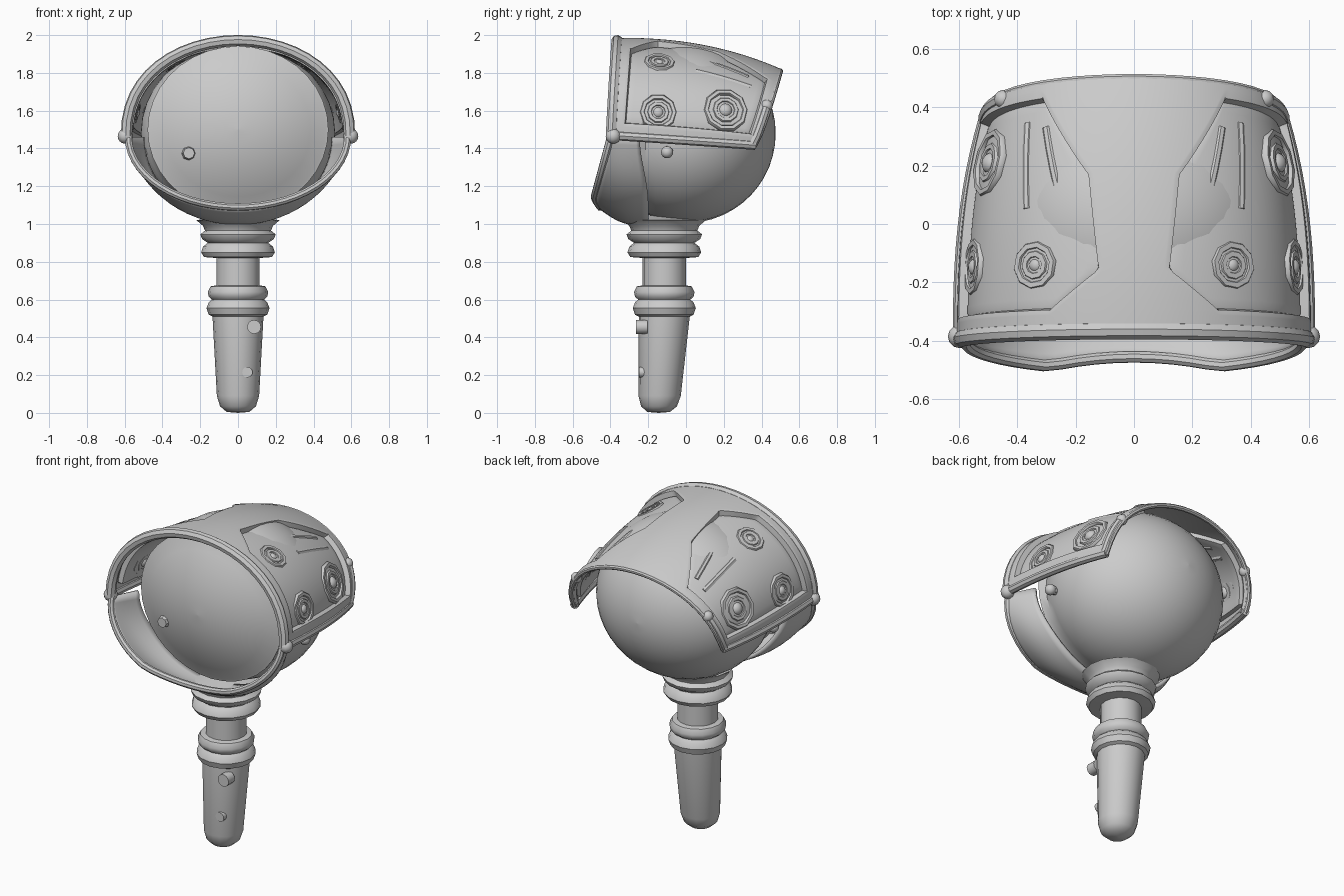
import bpy
from math import sin, cos, pi, radians
from mathutils import Vector

if "Cube" in bpy.data.objects:
    bpy.data.objects.remove(bpy.data.objects["Cube"])


def smooth(ob, name, angle=40):
    ob.name = name
    bpy.ops.object.select_all(action='DESELECT')
    ob.select_set(True)
    bpy.context.view_layer.objects.active = ob
    bpy.ops.object.shade_smooth_by_angle(angle=radians(angle))
    return ob


def grid(name, f, nu, nv, closed=False, thick=0, angle=40):
    """Surface from f(i/nu, j/nv); closed wraps the second direction."""
    cols = nv if closed else nv + 1
    verts = [f(i / nu, j / nv) for i in range(nu + 1) for j in range(cols)]
    faces = [(i * cols + j, i * cols + (j + 1) % cols,
              (i + 1) * cols + (j + 1) % cols, (i + 1) * cols + j)
             for i in range(nu) for j in range(nv)]
    me = bpy.data.meshes.new(name)
    me.from_pydata(verts, [], faces)
    me.validate()
    ob = bpy.data.objects.new(name, me)
    bpy.context.collection.objects.link(ob)
    if thick:
        m = ob.modifiers.new("thickness", 'SOLIDIFY')
        m.thickness = thick
        m.offset = 0
    return smooth(ob, name, angle)


def tube(name, pts, r):
    cu = bpy.data.curves.new(name, 'CURVE')
    cu.dimensions = '3D'
    cu.bevel_depth = r
    cu.bevel_resolution = 2
    cu.use_fill_caps = True
    sp = cu.splines.new('POLY')
    sp.points.add(len(pts) - 1)
    for p, q in zip(sp.points, pts):
        p.co = (*q, 1)
    ob = bpy.data.objects.new(name, cu)
    bpy.context.collection.objects.link(ob)
    bpy.ops.object.select_all(action='DESELECT')
    ob.select_set(True)
    bpy.context.view_layer.objects.active = ob
    bpy.ops.object.convert(target='MESH')
    return smooth(bpy.context.object, name)


def ball(name, loc, r, scale=(1, 1, 1), rot=(0, 0, 0)):
    bpy.ops.mesh.primitive_uv_sphere_add(segments=12, ring_count=8, radius=r,
                                         location=loc, rotation=rot)
    ob = bpy.context.object
    ob.scale = scale
    return smooth(ob, name, 60)


def interp(knots, u):
    for (a, p), (b, q) in zip(knots, knots[1:]):
        if u <= b:
            return p + (q - p) * (u - a) / (b - a)
    return knots[-1][1]


# handle: turned profile, with the grip leaning slightly forward
PROFILE = [(0, 0), (.06, .005), (.095, .035), (.112, .09), (.135, .51),
           (.155, .52), (.167, .555), (.155, .585), (.138, .60), (.155, .615),
           (.16, .64), (.145, .67), (.115, .675), (.115, .82), (.18, .825),
           (.195, .85), (.185, .88), (.16, .90), (.19, .92), (.2, .945),
           (.175, .965), (.185, .99), (.22, 1.02), (0, 1.06)]


def handle(u, v):
    r, z = PROFILE[round(u * (len(PROFILE) - 1))]
    lean = -.03 * max(0, .5 - z) / .5
    return (r * cos(2 * pi * v), -.115 + lean + r * sin(2 * pi * v), z)


grid("handle", handle, len(PROFILE) - 1, 16, True)
for n, (x, y, z, r) in enumerate([(.085, -.235, .455, .037), (.05, -.22, .215, .028)]):
    bpy.ops.mesh.primitive_cylinder_add(vertices=12, radius=r, depth=.06,
                                        location=(x, y, z), rotation=(pi / 2, 0, 0))
    smooth(bpy.context.object, f"grip_button_{n}")

# globe: ball cut off at the front, closed by a gently domed lens
globe_prof = [(sin(t * 2.04 / 16), .475 * cos(t * 2.04 / 16)) for t in range(17)]
globe_prof += [(.93, -.26)]
globe_prof += [(.9 * k / 6, -.265 - .13 * (1 - (k / 6) ** 2)) for k in range(6, -1, -1)]


def globe(u, v):
    r, y = globe_prof[round(u * (len(globe_prof) - 1))]
    a = 2 * pi * v
    return (.515 * r * cos(a), y, (1.5 if y < -.22 else 1.48) + .475 * r * sin(a))


grid("globe", globe, len(globe_prof) - 1, 36, True)
bpy.ops.mesh.primitive_cone_add(vertices=8, radius1=.045, radius2=.03, depth=.07,
                                location=(-.26, -.335, 1.375), rotation=(pi / 2, 0, 0))
smooth(bpy.context.object, "lens_peg")


# visor shell: arched section swept from front to back
def shell_pt(u, th, d=0):
    s = max(0, sin(th))
    y0, y1 = -.395 + .03 * s, .36 + .14 * s ** .7
    top, zb = 1.975 - .165 * u ** 2.3, 1.46 - .05 * u
    rx = .595 - .09 * u ** 2.5
    return Vector(((rx + d) * cos(th), y0 + (y1 - y0) * u,
                   zb + (top - zb + d) * s ** .87))


# sunken side panels: the grid lines follow the panel outline
PANEL_TOP = [(0, .95), (.07, 1.08), (.24, 1.40), (.62, 1.33), (.93, .98), (1, .9)]
ROWS = [(0, 0), (.08, .06), (.16, .085), (.88, .93), (.94, .975), (1, 1)]


def shell(u, v):
    u = interp(ROWS, u)
    t = 2 * min(v, 1 - v)
    lim = interp(PANEL_TOP, u)
    th = interp([(0, 0), (.08, .07), (.16, .11), (.7, lim - .03),
                 (.78, lim + .01), (1, pi / 2)], t)
    sunk = .085 - 1e-4 < u < .93 + 1e-4 and .16 - 1e-4 < t < .7 + 1e-4
    return shell_pt(u, th if v <= .5 else pi - th, -.03 if sunk else 0)


grid("visor_shell", shell, 50, 100, thick=.022, angle=25)

# rolled trim on the front, lower and rear edges
tube("visor_front_trim", [shell_pt(0, pi * i / 24, -.004) for i in range(25)], .03)
tube("visor_rear_trim", [shell_pt(1, pi * i / 24) for i in range(25)], .014)

for s, side in ((1, "right"), (-1, "left")):
    def on(u, th, d=0):
        return shell_pt(u, th if s > 0 else pi - th, d)

    tube(f"lower_trim_{side}", [on(i / 12, .01) for i in range(13)], .025)
    tube(f"rear_corner_trim_{side}", [on(.98, .5 * i / 6) for i in range(7)], .024)
    ball(f"rear_corner_knob_{side}", on(.98, .5), .032)
    ball(f"hinge_knob_{side}", (s * .597, -.385, 1.465), .04)
    ball(f"globe_peg_{side}", (s * .525, -.1, 1.38), .032)
    tube(f"globe_peg_stem_{side}", [(s * .46, -.1, 1.39), (s * .53, -.1, 1.38)], .025)

    # rosettes and bars in the sunken panel
    for n, (u, th, r) in enumerate([(.3, .25, .085), (.73, .36, .105), (.27, .93, .07)]):
        p = on(u, th, -.03)
        du = on(u + .02, th, -.03) - on(u - .02, th, -.03)
        dv = on(u, th + .02, -.03) - on(u, th - .02, -.03)
        nor = du.cross(dv)
        if nor.x * s < 0:
            nor = -nor
        rot = nor.to_track_quat('Z', 'Y').to_euler()
        for k in (1, .55):
            bpy.ops.mesh.primitive_torus_add(major_segments=10, minor_segments=6,
                                             major_radius=r * k, minor_radius=.017,
                                             location=p, rotation=rot)
            smooth(bpy.context.object, f"rosette_ring_{side}_{n}", 60)
        ball(f"rosette_core_{side}_{n}", p, r * .35, (1, 1, .8), rot)
    for n, (a, b) in enumerate([((.48, 1.12), (.82, .95)), ((.5, .85), (.85, .78))]):
        tube(f"panel_bar_{side}_{n}",
             [on(a[0] + (b[0] - a[0]) * i / 4, a[1] + (b[1] - a[1]) * i / 4, -.03)
              for i in range(5)], .018)


# lower collar: scoop from the globe rim forward to a rounded lip
def collar(u, v):
    a = pi + pi * v
    c, s = cos(a), -sin(a)
    back = Vector((.505 * c, -.2 - .05 * abs(c) ** 8, 1.46 - .45 * s))
    lip_y = -.4 - .1 * s + .045 * max(0, 1 - (c / .5) ** 2)
    lip = Vector((.58 * c, lip_y, 1.46 - .37 * s))
    p = back.lerp(lip, u)
    bulge = .035 * sin(pi * u) * s
    return p + Vector((c * bulge, 0, -s * bulge))


grid("lower_collar", collar, 8, 32, thick=.022)
tube("lower_collar_lip", [collar(1, i / 28) for i in range(29)], .02)
